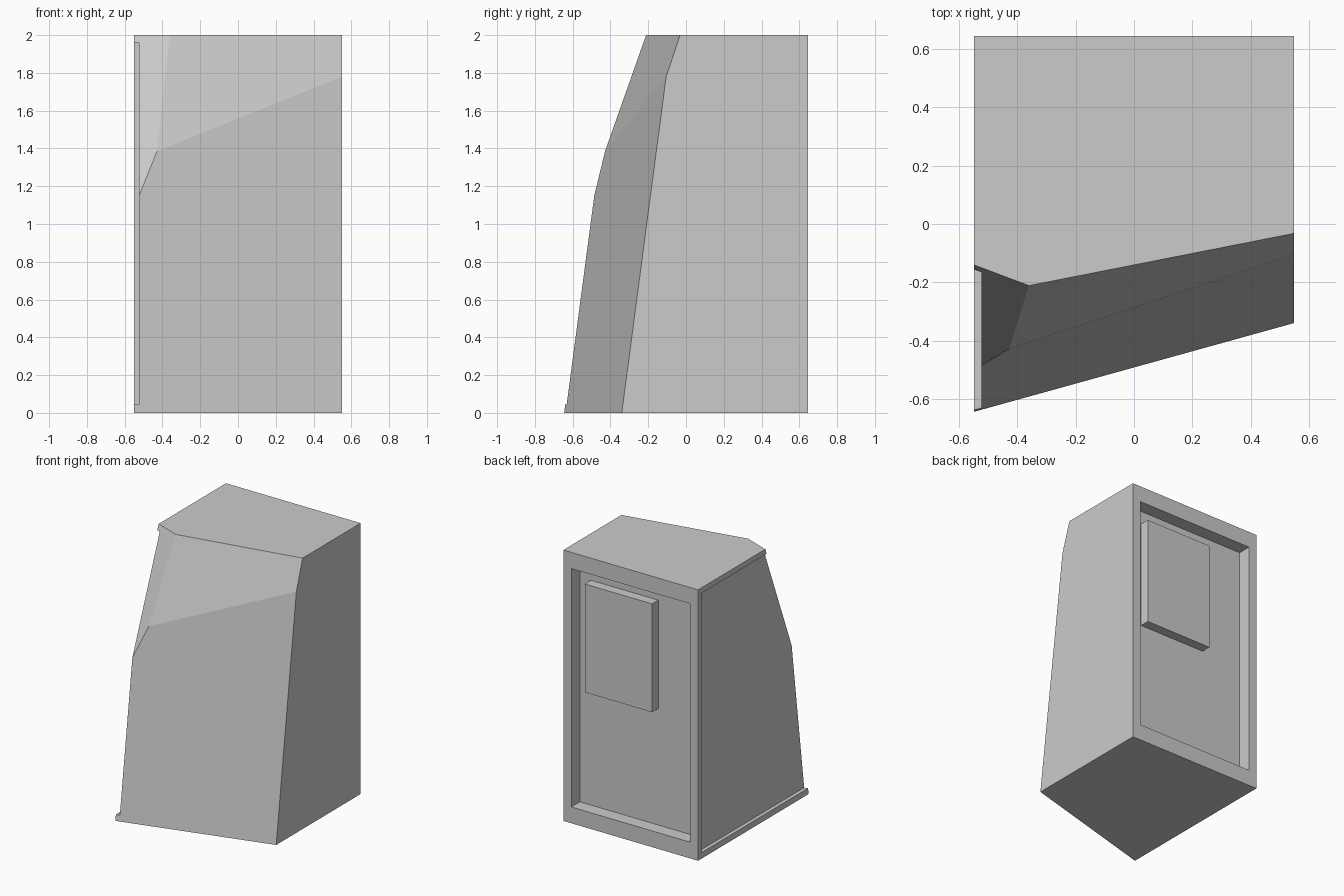
import bpy, bmesh
from mathutils import Vector

if "Cube" in bpy.data.objects:
    bpy.data.objects.remove(bpy.data.objects["Cube"])


def box(name, lo, hi):
    """Axis-aligned box between two corners."""
    lo, hi = Vector(lo), Vector(hi)
    bm = bmesh.new()
    bmesh.ops.create_cube(bm, size=1)
    bmesh.ops.scale(bm, vec=hi - lo, verts=bm.verts)
    bmesh.ops.translate(bm, vec=(lo + hi) / 2, verts=bm.verts)
    mesh = bpy.data.meshes.new(name)
    bm.to_mesh(mesh)
    bm.free()
    obj = bpy.data.objects.new(name, mesh)
    bpy.context.collection.objects.link(obj)
    return obj


def slice_front(obj, p, q, r):
    """Cut away everything in front of the plane through three points."""
    p, q, r = Vector(p), Vector(q), Vector(r)
    n = (q - p).cross(r - p).normalized()
    if n.y > 0:
        n = -n
    bm = bmesh.new()
    bm.from_mesh(obj.data)
    cut = bmesh.ops.bisect_plane(bm, geom=bm.verts[:] + bm.edges[:] + bm.faces[:],
                                 plane_co=p, plane_no=n, clear_outer=True)
    edges = [e for e in cut["geom_cut"] if isinstance(e, bmesh.types.BMEdge)]
    bmesh.ops.contextual_create(bm, geom=edges)
    bmesh.ops.recalc_face_normals(bm, faces=bm.faces)
    bm.to_mesh(obj.data)
    bm.free()


def carve(obj, cutter):
    """Subtract a cutter and hide it."""
    mod = obj.modifiers.new(cutter.name, "BOOLEAN")
    mod.operation = "DIFFERENCE"
    mod.solver = "EXACT"
    mod.object = cutter
    cutter.hide_render = True
    cutter.hide_viewport = True
    cutter.display_type = "WIRE"


# Cabin body with three slanted front facets
body = box("cabin_body", (-0.55, -1, 0), (0.55, 0.645, 2))
knee, edge = (-0.428, -0.427, 1.39), (0.55, -0.105, 1.78)
slice_front(body, (-0.55, -0.645, 0), (0.55, -0.34, 0), edge)
slice_front(body, knee, edge, (0.55, -0.032, 2))
slice_front(body, knee, (-0.375, -0.206, 2), (-0.55, -0.14, 2))

# Shallow left side recess, open towards the front
carve(body, box("side_recess_cutter", (-0.7, -1.2, 0.045), (-0.523, 0.605, 1.96)))

# Door recess in the back
carve(body, box("door_recess_cutter", (-0.485, 0.545, 0.12), (0.485, 0.8, 1.88)))

# Raised panel on the door
box("door_panel", (-0.155, 0.54, 0.98), (0.395, 0.617, 1.78))
